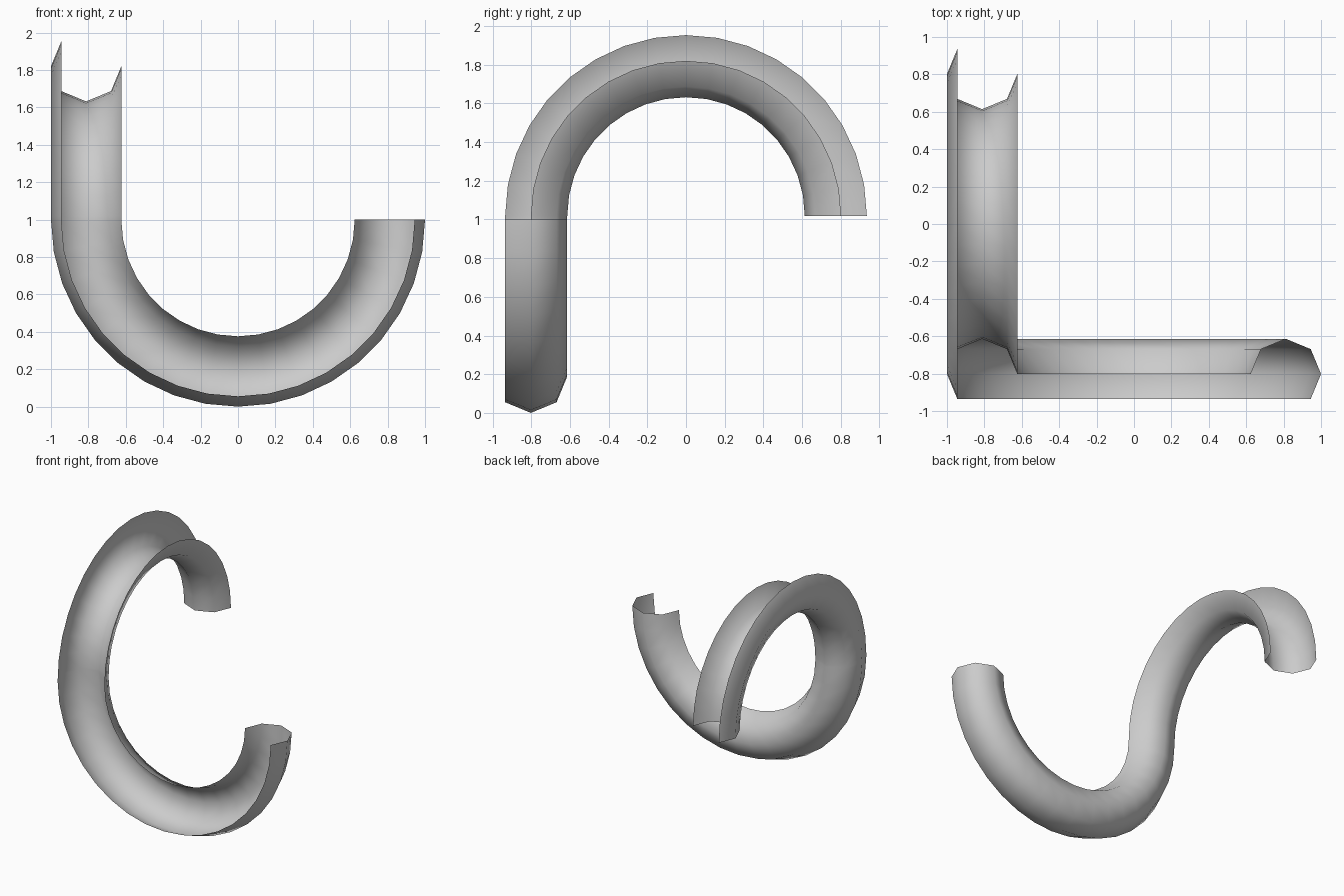
import bpy, bmesh
from math import sin, cos, pi, radians

if "Cube" in bpy.data.objects:
    bpy.data.objects.remove(bpy.data.objects["Cube"])

RX, RY, R = 0.812, 0.802, 0.188   # bend radii and channel radius
STEPS = 18

# Open channel section: six corners of an octagon, as (x, y) offsets
section = [(R * cos(radians(a)), R * sin(radians(a)))
           for a in (0, 45, 90, 135, 180, 225)]

rings = []
# Lower half bend, in the xz plane, from the right end to the left
for i in range(STEPS + 1):
    t = pi * i / STEPS
    rings.append([(-(RX - dx) * -cos(t), 0, 0) and
                  ((RX - dx) * cos(t), -RY + dy, 1 - (RX - dx) * sin(t))
                  for dx, dy in section])
# Upper half bend, in the yz plane, from the front to the back
for i in range(STEPS + 1):
    t = pi * i / STEPS
    rings.append([(-RX + dx, -(RY - dy) * cos(t), 1.018 + (RY - dy) * sin(t))
                  for dx, dy in section])

# Skin the rings into one open S-shaped channel
bm = bmesh.new()
verts = [[bm.verts.new(p) for p in ring] for ring in rings]
for a, b in zip(verts, verts[1:]):
    for j in range(len(section) - 1):
        bm.faces.new((a[j], b[j], b[j + 1], a[j + 1])).smooth = True
bmesh.ops.recalc_face_normals(bm, faces=bm.faces)
mid = bm.faces[:][2]
# Point normals out of the channel, away from its centre line
if mid.normal.y < 0:
    bmesh.ops.reverse_faces(bm, faces=bm.faces)
mesh = bpy.data.meshes.new("curved_channel")
bm.to_mesh(mesh)
bm.free()
bpy.context.collection.objects.link(bpy.data.objects.new("curved_channel", mesh))
